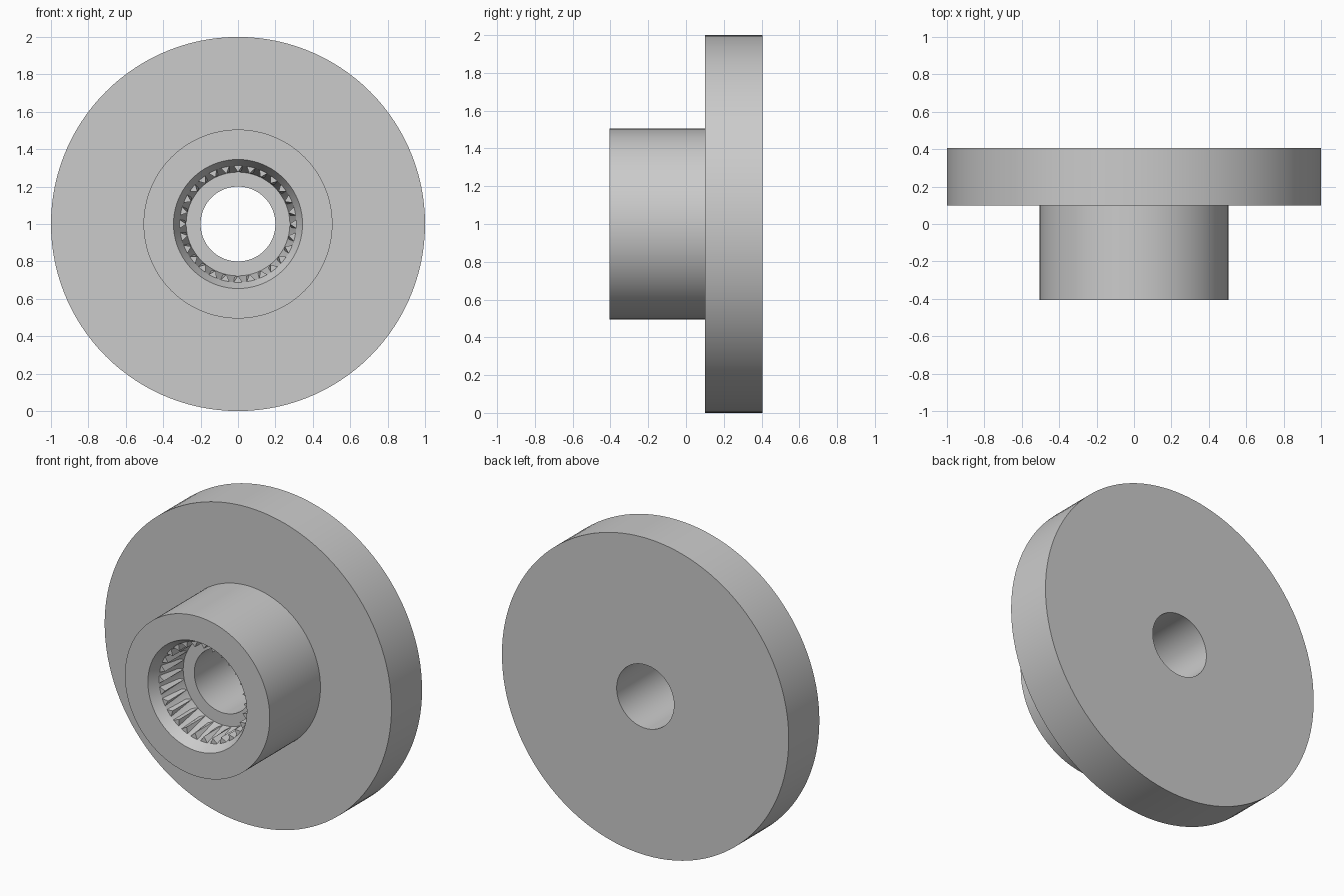
import bpy, bmesh
from math import cos, sin, pi, radians

cube = bpy.data.objects.get("Cube")
if cube:
    bpy.data.objects.remove(cube, do_unlink=True)

SEGMENTS = 120
TEETH = 28
CENTRE_Z = 1.0

steel = bpy.data.materials.new("grey_steel")
steel.use_nodes = True
steel.diffuse_color = (0.6, 0.6, 0.6, 1)
steel.node_tree.nodes["Principled BSDF"].inputs["Base Color"].default_value = (0.6, 0.6, 0.6, 1)


def polar(radius, y, angle):
    return (radius * sin(angle), y, CENTRE_Z + radius * cos(angle))


def finish(name, bm):
    bmesh.ops.recalc_face_normals(bm, faces=bm.faces)
    mesh = bpy.data.meshes.new(name)
    bm.to_mesh(mesh)
    bm.free()
    mesh.materials.append(steel)
    obj = bpy.data.objects.new(name, mesh)
    bpy.context.collection.objects.link(obj)
    return obj


# Flanged hub: closed (radius, y) section turned about the y axis
section = [(0.2, 0.405), (1.0, 0.405), (1.0, 0.1), (0.505, 0.1),
           (0.505, -0.405), (0.345, -0.405), (0.312, -0.34),
           (0.277, -0.15), (0.2, -0.15)]
bm = bmesh.new()
rings = [[bm.verts.new(polar(r, y, 2 * pi * i / SEGMENTS)) for r, y in section]
         for i in range(SEGMENTS)]
for i, ring in enumerate(rings):
    following = rings[(i + 1) % SEGMENTS]
    for j in range(len(section)):
        k = (j + 1) % len(section)
        bm.faces.new((ring[j], ring[k], following[k], following[j]))
hub = finish("flanged_hub", bm)
bpy.ops.object.select_all(action='DESELECT')
hub.select_set(True)
bpy.context.view_layer.objects.active = hub
bpy.ops.object.shade_smooth_by_angle(angle=radians(8))

# Spline teeth: triangular ridges along the socket wall
bm = bmesh.new()
half = 0.36 * 2 * pi / TEETH
for i in range(TEETH):
    a = 2 * pi * i / TEETH
    ends = []
    for y, root in ((-0.34, 0.315), (-0.15, 0.285)):
        ends.append([bm.verts.new(polar(root, y, a - half)),
                     bm.verts.new(polar(0.277, y, a)),
                     bm.verts.new(polar(root, y, a + half))])
    front, back = ends
    bm.faces.new(front)
    bm.faces.new(back[::-1])
    for j in range(3):
        k = (j + 1) % 3
        bm.faces.new((front[j], back[j], back[k], front[k]))
finish("spline_teeth", bm)
